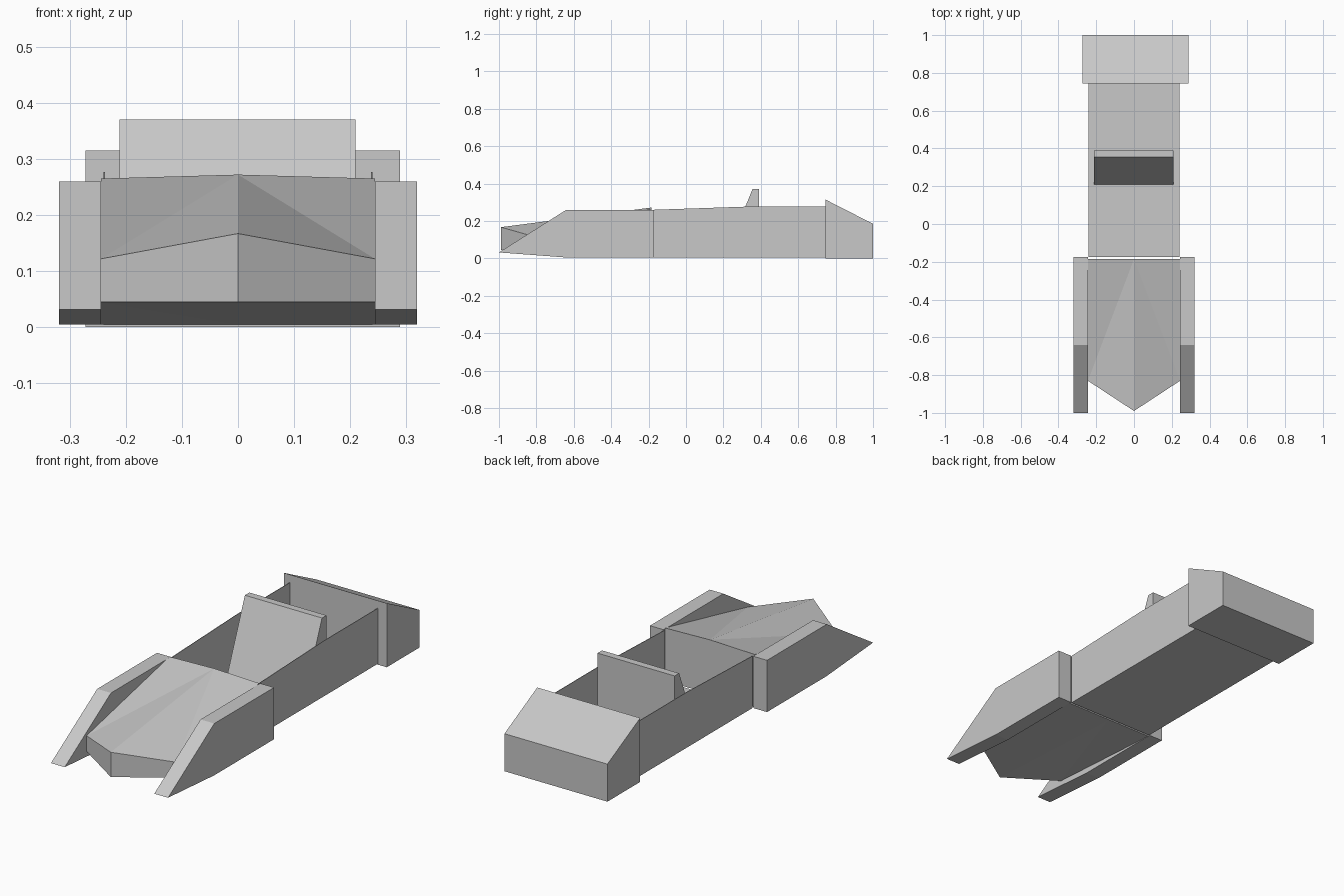
import bpy
import bmesh

cube = bpy.data.objects.get("Cube")
if cube:
    bpy.data.objects.remove(cube, do_unlink=True)

grey = bpy.data.materials.new("plain_grey")
grey.use_nodes = True
grey.diffuse_color = (0.58, 0.58, 0.58, 1)
grey.node_tree.nodes["Principled BSDF"].inputs["Base Color"].default_value = (0.58, 0.58, 0.58, 1)


def make_object(name, verts, faces, recalc=True):
    bm = bmesh.new()
    vs = [bm.verts.new(v) for v in verts]
    for f in faces:
        bm.faces.new([vs[i] for i in f])
    if recalc:
        bmesh.ops.recalc_face_normals(bm, faces=bm.faces[:])
    mesh = bpy.data.meshes.new(name)
    bm.to_mesh(mesh)
    bm.free()
    mesh.materials.append(grey)
    obj = bpy.data.objects.new(name, mesh)
    bpy.context.collection.objects.link(obj)
    return obj


def prism(name, profile, x0, x1):
    """Side profile of (y, z) points extruded across x."""
    n = len(profile)
    verts = [(x, y, z) for x in (x0, x1) for y, z in profile]
    faces = [list(range(n)), list(range(n, 2 * n))]
    faces += [(i, (i + 1) % n, n + (i + 1) % n, n + i) for i in range(n)]
    return make_object(name, verts, faces)


# Tail block with sloping top
prism("tail_block", [(0.745, 0), (1, 0), (1, 0.185), (0.745, 0.315)], -0.272, 0.289)

# Wedge seat
prism("seat", [(0.21, 0.01), (0.39, 0.01), (0.39, 0.37), (0.355, 0.37)], -0.211, 0.209)

# Front fenders with wedge-shaped tips
fender = [(-0.175, 0.005), (-0.175, 0.26), (-0.64, 0.26), (-1, 0.032), (-0.64, 0.005)]
for side, s in (("right", -1), ("left", 1)):
    prism(side + "_fender", fender, s * 0.244, s * 0.319)

# Nose: one half, mirrored across the centre
w, back, corner, tip = 0.244, -0.185, -0.83, -0.99
nose = make_object("nose", [
    (0, back, 0.272), (w, back, 0.265), (w, corner, 0.122), (0, tip, 0.167),
    (0, back, 0.005), (w, back, 0.005), (w, corner, 0.045), (0, tip, 0.045),
], [
    (0, 2, 1), (0, 3, 2),          # top facets
    (3, 7, 6, 2),                  # front
    (2, 6, 5, 1),                  # side
    (4, 5, 6), (4, 6, 7),          # underside
    (0, 1, 5, 4),                  # back
])
nose.modifiers.new("mirror", "MIRROR").use_clip = True

# Open cockpit tub: floor and two side walls of thin sheet
outline = [(-0.175, 0.26), (0.33, 0.277), (0.745, 0.277)]
t, floor, rear = 0.24, 0.004, 0.745
verts = [(s * t, y, z) for s in (-1, 1) for y, z in outline]
verts += [(s * t, y, floor) for s in (-1, 1) for y in (outline[0][0], rear)]
tub = make_object("cockpit_tub", verts, [
    (0, 1, 2, 7, 6),               # right wall
    (8, 9, 5, 4, 3),               # left wall
    (6, 7, 9, 8),                  # floor
])
sheet = tub.modifiers.new("sheet", "SOLIDIFY")
sheet.thickness = 0.003
sheet.offset = -1
